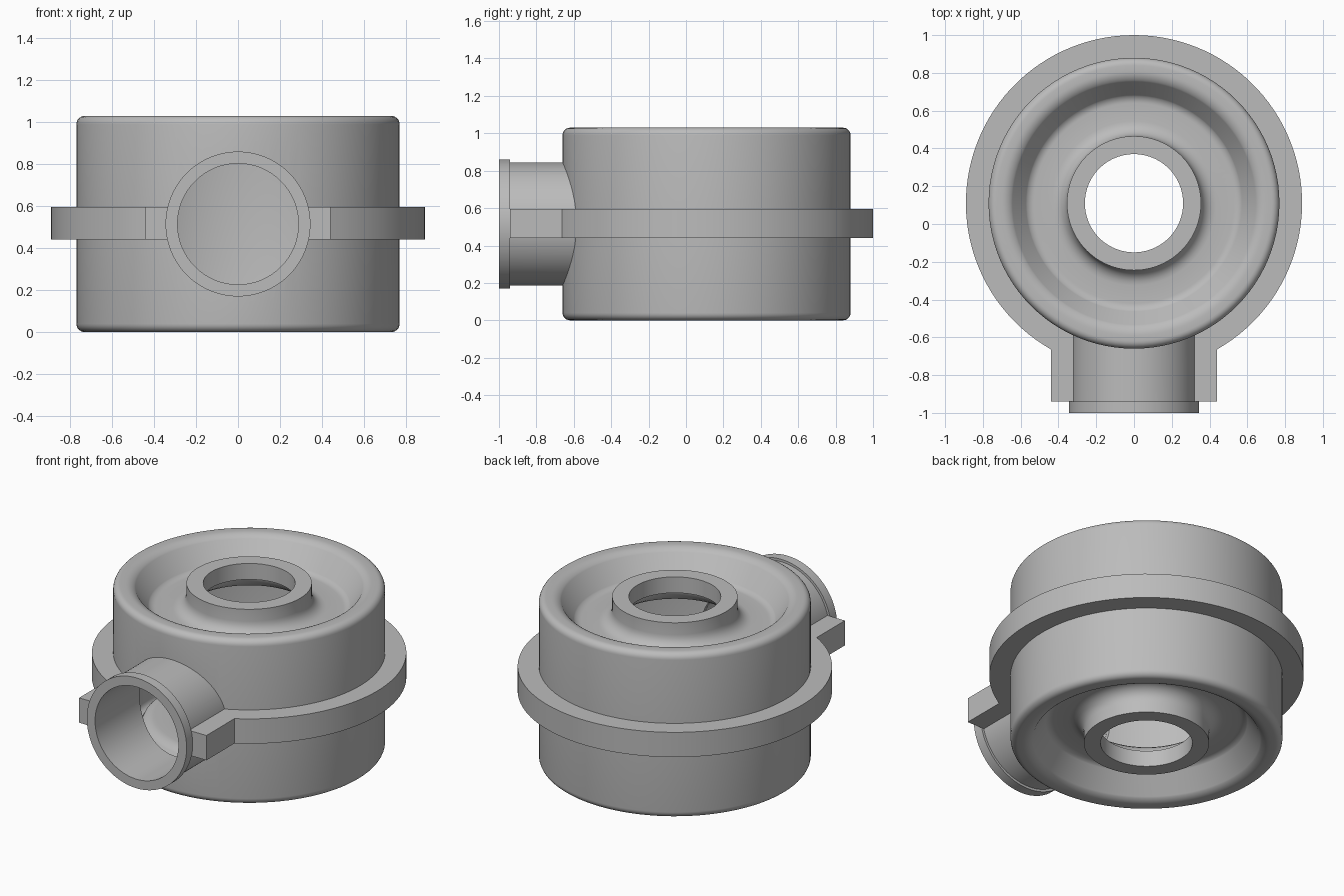
import bpy, bmesh, math
from mathutils import Matrix, Vector

cube = bpy.data.objects.get("Cube")
if cube:
    bpy.data.objects.remove(cube, do_unlink=True)

CY, H = 0.11, 1.03          # body axis position and total height
MID = H / 2

grey = bpy.data.materials.new("cast_grey")
grey.use_nodes = True
grey.diffuse_color = (0.5, 0.5, 0.5, 1)
grey.node_tree.nodes["Principled BSDF"].inputs["Base Color"].default_value = (0.5, 0.5, 0.5, 1)


def make_object(name, bm):
    bmesh.ops.recalc_face_normals(bm, faces=bm.faces)
    mesh = bpy.data.meshes.new(name)
    bm.to_mesh(mesh)
    bm.free()
    mesh.materials.append(grey)
    obj = bpy.data.objects.new(name, mesh)
    bpy.context.collection.objects.link(obj)
    return obj


def lathe(name, profile, matrix, steps=96):
    """Revolve a closed (radius, height) profile about z, then place it."""
    bm = bmesh.new()
    rings = []
    for i in range(steps):
        a = 2 * math.pi * i / steps
        rings.append([bm.verts.new((r * math.cos(a), r * math.sin(a), z)) for r, z in profile])
    n = len(profile)
    for i in range(steps):
        a, b = rings[i], rings[(i + 1) % steps]
        for j in range(n):
            k = (j + 1) % n
            bm.faces.new((a[j], b[j], b[k], a[k]))
    bm.transform(matrix)
    return make_object(name, bm)


def cylinder(name, radius, depth, matrix):
    bm = bmesh.new()
    bmesh.ops.create_cone(bm, cap_ends=True, segments=96, radius1=radius,
                          radius2=radius, depth=depth, matrix=matrix)
    obj = make_object(name, bm)
    obj.hide_render = True
    return obj


def cut(obj, cutter):
    mod = obj.modifiers.new("cut", 'BOOLEAN')
    mod.operation, mod.solver, mod.object = 'DIFFERENCE', 'EXACT', cutter
    bpy.context.view_layer.objects.active = obj
    bpy.ops.object.modifier_apply(modifier=mod.name)


def arc(cr, cz, radius, start, end, steps=6):
    """Points of a fillet in the profile plane, angles in degrees."""
    angles = [math.radians(start + (end - start) * i / steps) for i in range(steps + 1)]
    return [(cr + radius * math.cos(a), cz + radius * math.sin(a)) for a in angles]


# Upper half of the shell: outside from the wall to the hub, inside back again
outer = (arc(0.73, 0.99, 0.04, 0, 90) + arc(0.70, 0.95, 0.08, 90, 135)
         + arc(0.53, 0.935, 0.06, 315, 270) + arc(0.435, 0.955, 0.08, 270, 180)
         + [(0.355, H), (0.26, H)])
inner = ([(0.26, 0.93), (0.31, 0.93)] + arc(0.42, 0.94, 0.11, 180, 270)
         + arc(0.53, 0.93, 0.10, 270, 315) + arc(0.69, 0.945, 0.04, 135, 0))
top_half = outer + inner
body_matrix = Matrix.Translation((0, CY, 0))

# The lower half mirrors the upper half, so outside and inside are joined in turn
flip = lambda pts: [(r, H - z) for r, z in reversed(pts)]
body = lathe("body_shell", top_half + flip(top_half), body_matrix)

# Flange plate: round outline with a square-ended tab towards the port
TAB, R = 0.44, 0.89
corner = math.asin(TAB / R)
outline = [(TAB, -0.94)]
for i in range(97):
    a = -math.pi / 2 + corner + (2 * math.pi - 2 * corner) * i / 96
    outline.append((R * math.cos(a), CY + R * math.sin(a)))
outline.append((-TAB, -0.94))
bm = bmesh.new()
face = bm.faces.new([bm.verts.new((x, y, 0.44)) for x, y in outline])
ext = bmesh.ops.extrude_face_region(bm, geom=[face])
bmesh.ops.translate(bm, vec=Vector((0, 0, 0.155)),
                    verts=[v for v in ext["geom"] if isinstance(v, bmesh.types.BMVert)])
flange = make_object("flange", bm)

# Side port: tube with a raised lip at its mouth, pointing to the front
port_matrix = Matrix.Translation((0, -1, MID)) @ Matrix.Rotation(-math.pi / 2, 4, 'X')
port = lathe("side_port", [(0.288, 0), (0.345, 0), (0.345, 0.06), (0.33, 0.06),
                           (0.33, 0.46), (0.288, 0.46)], port_matrix)

# Cut the bore through the wall and flange, and trim parts at the wall
bore = cylinder("bore_cutter", 0.289, 1.0,
                Matrix.Translation((0, -0.7, MID)) @ Matrix.Rotation(math.pi / 2, 4, 'X'))
core = cylinder("core_cutter", 0.75, 2.0, Matrix.Translation((0, CY, MID)))
cut(body, bore)
cut(flange, core)
cut(flange, bore)
cut(port, core)
for helper in (bore, core):
    bpy.data.objects.remove(helper, do_unlink=True)

# Smooth round surfaces while keeping the machined edges crisp
bpy.ops.object.select_all(action='DESELECT')
for obj in (body, flange, port):
    obj.select_set(True)
    bpy.context.view_layer.objects.active = obj
bpy.ops.object.shade_smooth_by_angle(angle=math.radians(30))
